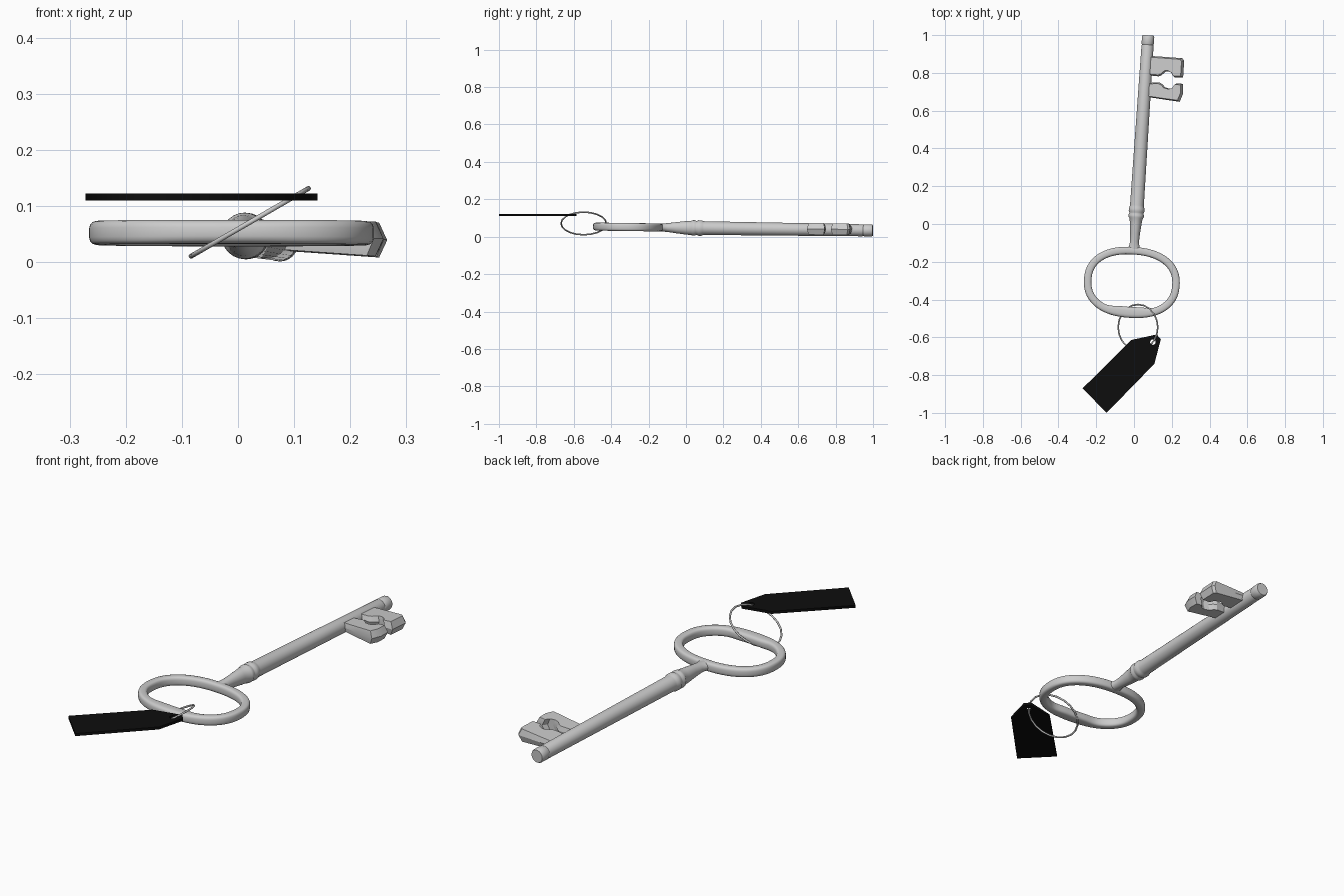
import bpy, bmesh
from math import sin, cos, pi, radians, exp, copysign, hypot
from mathutils import Matrix, Euler

if "Cube" in bpy.data.objects:
    bpy.data.objects.remove(bpy.data.objects["Cube"])

# Key frame: local +Y runs along the shaft, slightly turned and tilted
KEY = Matrix.Translation((0.009, 0, 0.0475)) @ Euler((radians(-0.8), 0, radians(-3.8))).to_matrix().to_4x4()


def finish(name, bm, matrix, angle=35):
    bmesh.ops.recalc_face_normals(bm, faces=bm.faces)
    me = bpy.data.meshes.new(name)
    bm.to_mesh(me)
    bm.free()
    me.shade_smooth()
    me.set_sharp_from_angle(angle=radians(angle))
    ob = bpy.data.objects.new(name, me)
    ob.matrix_world = matrix
    bpy.context.collection.objects.link(ob)
    return ob


def skin(name, rings, matrix, closed=False, angle=35):
    """Join equal-sized rings of points; cap the ends unless closed."""
    bm = bmesh.new()
    vs = [[bm.verts.new(p) for p in r] for r in rings]
    n = len(vs[0])
    pairs = list(zip(vs, vs[1:]))
    if closed:
        pairs.append((vs[-1], vs[0]))
    else:
        bm.faces.new(vs[0])
        bm.faces.new(vs[-1])
    for a, b in pairs:
        for i in range(n):
            j = (i + 1) % n
            bm.faces.new((a[i], a[j], b[j], b[i]))
    return finish(name, bm, matrix, angle)


def spow(v, e):
    return copysign(abs(v) ** e, v)


# Shaft: turned profile (distance along, width radius, height radius)
profile = [(-0.150, 0.046, 0.019), (-0.135, 0.038, 0.021), (-0.120, 0.028, 0.022),
           (-0.095, 0.0235, 0.024), (-0.05, 0.026, 0.030), (0.0, 0.031, 0.036),
           (0.028, 0.034, 0.038), (0.036, 0.040, 0.041), (0.046, 0.0415, 0.0415),
           (0.054, 0.038, 0.038), (0.060, 0.038, 0.038), (0.067, 0.0415, 0.0415),
           (0.082, 0.0415, 0.0415), (0.090, 0.038, 0.038), (0.10, 0.0365, 0.0365),
           (0.5, 0.0345, 0.0345), (0.945, 0.032, 0.032), (0.951, 0.030, 0.030),
           (0.957, 0.0325, 0.0325), (0.994, 0.0325, 0.0325), (1.001, 0.029, 0.029)]
N = 24
skin("shaft", [[(rx * cos(2 * pi * i / N), y, rz * sin(2 * pi * i / N)) for i in range(N)]
               for y, rx, rz in profile], KEY)

# Bow: oval handle, rounded-box section, thicker at the bottom
A, B, CY, HZ = 0.254, 0.188, -0.310, 0.0215


def oval(t):
    return A * spow(cos(t), 0.88), CY + B * spow(sin(t), 0.88)


rings = []
for k in range(64):
    t = 2 * pi * (k + 0.5) / 64
    (x, y), (x0, y0), (x1, y1) = oval(t), oval(t - 0.02), oval(t + 0.02)
    d = hypot(x1 - x0, y1 - y0)
    nx, ny = (y1 - y0) / d, -(x1 - x0) / d
    h = 0.020
    if y < CY:
        h += 0.009 * exp(-(x / 0.11) ** 4)
    ring = []
    for i in range(16):
        a = 2 * pi * (i + 0.5) / 16
        o = h * (spow(cos(a), 0.6) - 1)
        ring.append((x + nx * o, y + ny * o, HZ * spow(sin(a), 0.6)))
    rings.append(ring)
skin("bow", rings, KEY, closed=True, angle=50)

# Bit: two notched teeth with a bevelled rim, thicker toward the outer end
teeth = {
    "bit_outer": [(0.0, 0.893), (0.10, 0.893), (0.188, 0.892), (0.199, 0.88), (0.199, 0.79),
                  (0.157, 0.787), (0.147, 0.806), (0.125, 0.818), (0.105, 0.816),
                  (0.085, 0.795), (0.07, 0.788), (0.0, 0.79)],
    "bit_inner": [(0.0, 0.677), (0.10, 0.668), (0.190, 0.661), (0.204, 0.704), (0.201, 0.757),
                  (0.168, 0.757), (0.156, 0.734), (0.132, 0.726), (0.108, 0.732),
                  (0.092, 0.748), (0.076, 0.756), (0.0, 0.748)]}
BIT = KEY @ Matrix.Translation((0, 0, 0.004))
for name, pts in teeth.items():
    cy = (min(p[1] for p in pts) + max(p[1] for p in pts)) / 2

    def layer(side):
        s = 0.86 if side else 1
        return [(x * (0.93 if side else 1), cy + (y - cy) * s, side * (0.018 + 0.065 * x)) for x, y in pts]
    skin(name, [layer(-1), layer(0), layer(1)], BIT, angle=25)

# Wire ring through the bow and the tag
bpy.ops.mesh.primitive_torus_add(major_segments=20, minor_segments=8, major_radius=0.121,
                                 minor_radius=0.0043, location=(0.021, -0.547, 0.071),
                                 rotation=(0, radians(-30), 0))
ring = bpy.context.object
ring.name = "split_ring"
ring.data.shade_smooth()

# Tag: flat label with an eyelet hole
outline = [(-0.272, -0.870), (-0.145, -1.0), (0.108, -0.740), (0.142, -0.610),
           (0.120, -0.585), (-0.014, -0.614)]
hole = [(0.100 + 0.015 * cos(2 * pi * i / 12), -0.625 + 0.015 * sin(2 * pi * i / 12)) for i in range(12)]
cu = bpy.data.curves.new("tag", "CURVE")
cu.dimensions = "2D"
cu.fill_mode = "BOTH"
cu.extrude = 0.006
for pts in (outline, hole):
    sp = cu.splines.new("POLY")
    sp.points.add(len(pts) - 1)
    for p, (x, y) in zip(sp.points, pts):
        p.co = (x, y, 0, 1)
    sp.use_cyclic_u = True
tag = bpy.data.objects.new("tag", cu)
tag.location.z = 0.116
bpy.context.collection.objects.link(tag)
black = bpy.data.materials.new("black_card")
black.diffuse_color = (0.004, 0.004, 0.004, 1)
black.use_nodes = True
black.node_tree.nodes["Principled BSDF"].inputs["Base Color"].default_value = black.diffuse_color
cu.materials.append(black)
